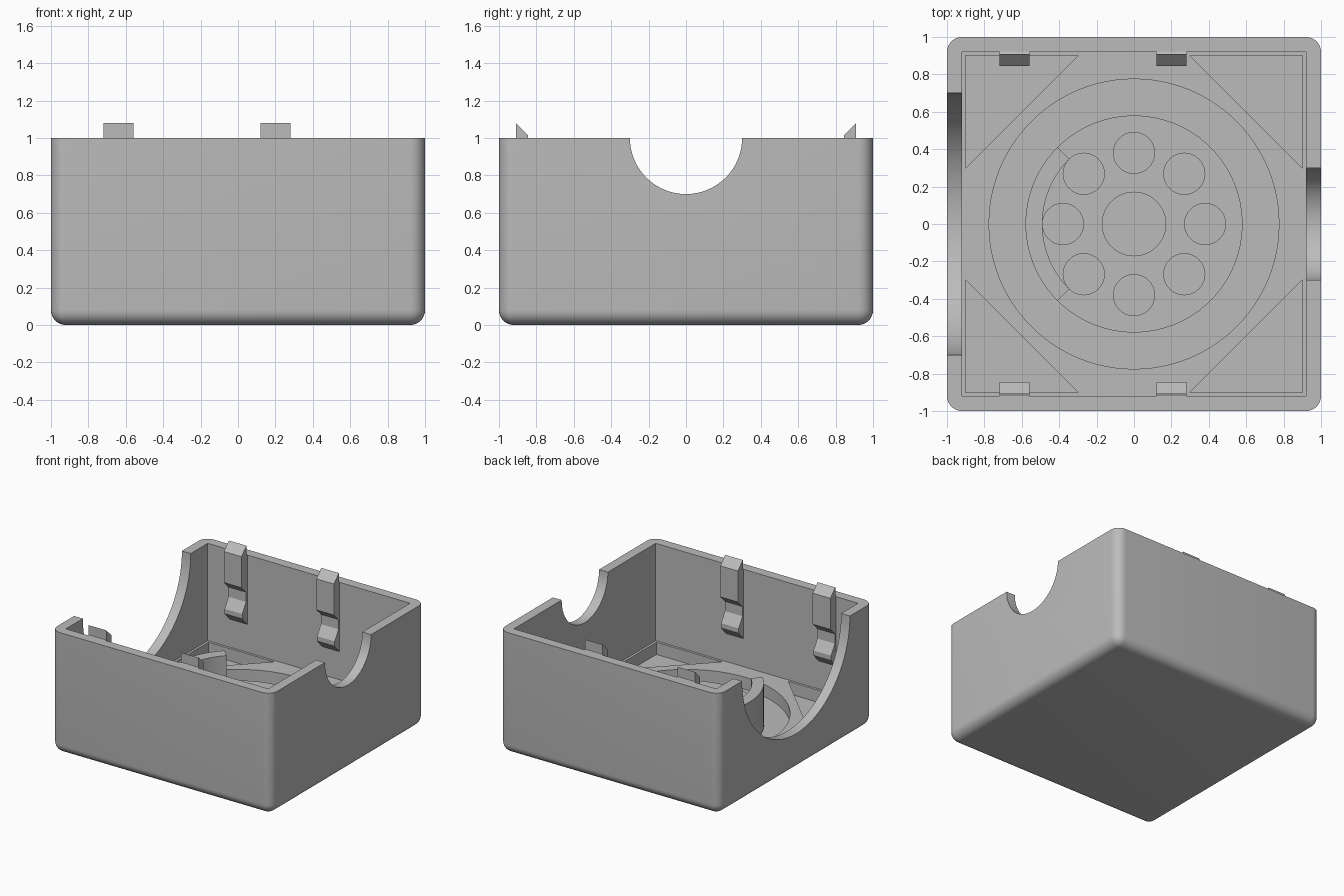
import bpy
import bmesh
from math import cos, sin, tau, pi

cube = bpy.data.objects.get("Cube")
if cube:
    bpy.data.objects.remove(cube, do_unlink=True)

gray = bpy.data.materials.new("plain_gray")
gray.use_nodes = True
color = (0.5, 0.5, 0.5, 1)
gray.diffuse_color = color
gray.node_tree.nodes["Principled BSDF"].inputs["Base Color"].default_value = color

FLOOR, POCKET, WALL = 0.2, 0.1, 0.92


def finish(name, bm):
    bmesh.ops.recalc_face_normals(bm, faces=bm.faces[:])
    mesh = bpy.data.meshes.new(name)
    bm.to_mesh(mesh)
    bm.free()
    mesh.materials.append(gray)
    obj = bpy.data.objects.new(name, mesh)
    bpy.context.collection.objects.link(obj)
    return obj


def prism(name, points, low, high, along_x=False):
    """Extrude a flat outline along z, or a (y, z) outline along x."""
    def place(a, b, c):
        return (c, a, b) if along_x else (a, b, c)
    bm = bmesh.new()
    base = bm.faces.new([bm.verts.new(place(a, b, low)) for a, b in points])
    top = bmesh.ops.extrude_face_region(bm, geom=[base])["geom"]
    moved = [v for v in top if isinstance(v, bmesh.types.BMVert)]
    bmesh.ops.translate(bm, verts=moved, vec=place(0, 0, high - low))
    return finish(name, bm)


def arc(radius, start=0, end=tau, steps=64, center=(0, 0), closed=False):
    count = steps + 1 if closed else steps
    angles = [start + (end - start) * i / steps for i in range(count)]
    return [(center[0] + radius * cos(t), center[1] + radius * sin(t)) for t in angles]


def square(half):
    return [(-half, -half), (half, -half), (half, half), (-half, half)]


def cut(target, cutter):
    mod = target.modifiers.new("cut", "BOOLEAN")
    mod.operation = "DIFFERENCE"
    mod.solver = "EXACT"
    mod.object = cutter
    bpy.context.view_layer.objects.active = target
    bpy.ops.object.modifier_apply(modifier=mod.name)
    bpy.data.objects.remove(cutter, do_unlink=True)


def smooth(obj):
    bpy.ops.object.select_all(action="DESELECT")
    obj.select_set(True)
    bpy.context.view_layer.objects.active = obj
    bpy.ops.object.shade_smooth_by_angle(angle=0.6)


# Outer block, rounded everywhere except the open rim
bm = bmesh.new()
bmesh.ops.create_cube(bm, size=2)
for v in bm.verts:
    v.co.z = 1 if v.co.z > 0 else 0
edges = [e for e in bm.edges if min(v.co.z for v in e.verts) < 0.5]
bmesh.ops.bevel(bm, geom=edges, offset=0.08, segments=8, profile=0.5, affect="EDGES")
box = finish("box_body", bm)

# Main cavity
cut(box, prism("cavity_cutter", square(WALL), FLOOR, 1.5))

# Triangular pockets in the floor corners
for sx in (-1, 1):
    for sy in (-1, 1):
        corner = [(0.9 * sx, 0.9 * sy), (0.3 * sx, 0.9 * sy), (0.9 * sx, 0.3 * sy)]
        cut(box, prism("pocket_cutter", corner, POCKET, 0.5))

# Ring groove
groove = prism("groove_cutter", arc(0.775, steps=96), POCKET, 0.5)
cut(groove, prism("groove_core", arc(0.58, steps=96), 0, 0.7))
cut(box, groove)

# Blind holes: a central one and eight around it
cut(box, prism("hole_cutter", arc(0.17, steps=48), POCKET, 0.5))
for i in range(8):
    t = tau * i / 8
    hole = arc(0.11, steps=32, center=(0.38 * cos(t), 0.38 * sin(t)))
    cut(box, prism("hole_cutter", hole, POCKET, 0.5))

# Half-round notches in the side walls
cut(box, prism("small_notch_cutter", arc(0.3, center=(0, 1)), 0.8, 1.2, True))
cut(box, prism("large_notch_cutter", arc(0.7, steps=96, center=(0, 1)), -1.2, -0.8, True))
smooth(box)

# Curved retaining wall standing on the central disc
sector = (0.75 * pi, 1.25 * pi)
outline = arc(0.58, *sector, steps=24, closed=True)
outline += arc(0.49, *sector, steps=24, closed=True)[::-1]
smooth(prism("curved_wall", outline, FLOOR - 0.01, 0.45))

# Snap clips on the front and back walls
clip = [(0.93, 0.42), (0.93, 0.99), (0.91, 1), (0.91, 1.08), (0.845, 1.015),
        (0.845, 0.76), (0.905, 0.7), (0.905, 0.62), (0.855, 0.54), (0.855, 0.5)]
for side, sy in (("front", -1), ("back", 1)):
    for label, x in (("right", -0.72), ("left", 0.12)):
        prism(f"{side}_{label}_clip", [(y * sy, z) for y, z in clip], x, x + 0.16, True)
